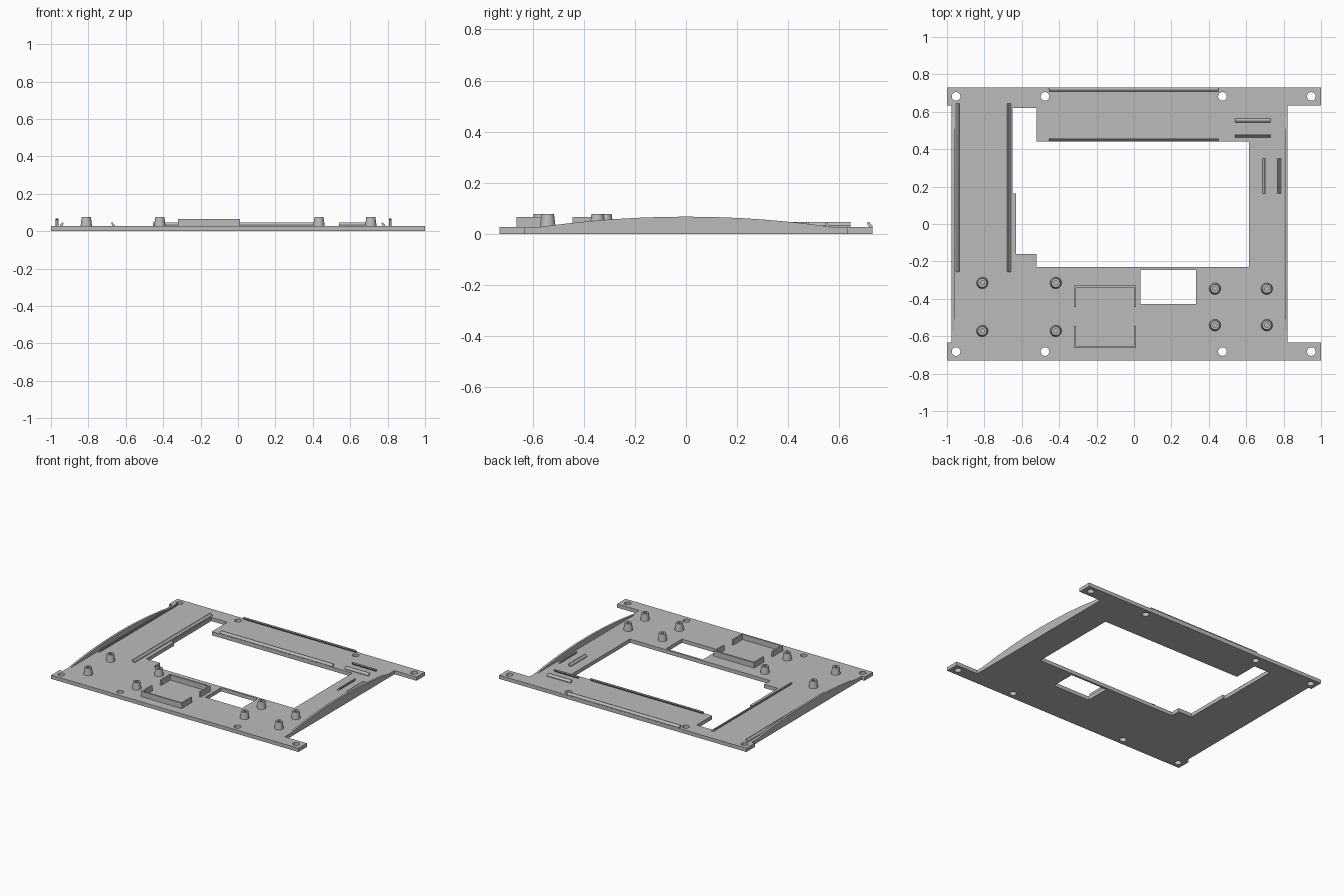
import bpy, bmesh, math
from mathutils import Vector

if "Cube" in bpy.data.objects:
    bpy.data.objects.remove(bpy.data.objects["Cube"], do_unlink=True)

T = 0.027  # plate thickness

grey = bpy.data.materials.new("plain grey")
grey.use_nodes = True
COLOUR = (0.5, 0.5, 0.5, 1)
grey.diffuse_color = COLOUR
grey.node_tree.nodes["Principled BSDF"].inputs["Base Color"].default_value = COLOUR


def finish(bm, name):
    bmesh.ops.recalc_face_normals(bm, faces=bm.faces)
    mesh = bpy.data.meshes.new(name)
    bm.to_mesh(mesh)
    bm.free()
    mesh.materials.append(grey)
    obj = bpy.data.objects.new(name, mesh)
    bpy.context.scene.collection.objects.link(obj)
    return obj


def smooth(obj):
    bpy.ops.object.select_all(action='DESELECT')
    obj.select_set(True)
    bpy.context.view_layer.objects.active = obj
    bpy.ops.object.shade_smooth_by_angle(angle=math.radians(30))


def prism(name, points, vector):
    """Extrude a closed 3D outline along a vector."""
    bm = bmesh.new()
    face = bm.faces.new([bm.verts.new(p) for p in points])
    ext = bmesh.ops.extrude_face_region(bm, geom=[face])
    verts = [g for g in ext["geom"] if isinstance(g, bmesh.types.BMVert)]
    bmesh.ops.translate(bm, verts=verts, vec=vector)
    return finish(bm, name)


def box(name, x0, x1, y0, y1, z0, z1):
    return prism(name, [(x0, y0, z0), (x1, y0, z0), (x1, y1, z0), (x0, y1, z0)],
                 (0, 0, z1 - z0))


def circle(cx, cy, r, n=32):
    return [(cx + r * math.cos(math.tau * i / n), cy + r * math.sin(math.tau * i / n))
            for i in range(n)]


# Base plate with corner tabs, large opening, small window and screw holes
L, R, Y, TAB = -0.975, 0.822, 0.73, 0.633
outline = [(-1, -Y), (1, -Y), (1, -TAB), (R, -TAB), (R, TAB), (1, TAB),
           (1, Y), (-1, Y), (-1, TAB), (L, TAB), (L, -TAB), (-1, -TAB)]
opening = [(-0.65, 0.62), (-0.52, 0.62), (-0.52, 0.44), (0.615, 0.44),
           (0.615, -0.23), (-0.52, -0.23), (-0.52, -0.16), (-0.63, -0.16),
           (-0.63, 0.163), (-0.65, 0.163)]
window = [(0.035, -0.427), (0.332, -0.427), (0.332, -0.245), (0.035, -0.245)]
loops = [outline, opening, window]
loops += [circle(x, y, 0.023) for x in (-0.951, -0.476, 0.473, 0.948)
          for y in (-0.682, 0.682)]
bm = bmesh.new()
edges = []
for loop in loops:
    vs = [bm.verts.new((x, y, 0)) for x, y in loop]
    edges += [bm.edges.new((a, b)) for a, b in zip(vs, vs[1:] + vs[:1])]
bmesh.ops.triangle_fill(bm, edges=edges, use_beauty=True, normal=(0, 0, 1))
ext = bmesh.ops.extrude_face_region(bm, geom=bm.faces[:])
bmesh.ops.translate(bm, vec=(0, 0, T),
                    verts=[g for g in ext["geom"] if isinstance(g, bmesh.types.BMVert)])
smooth(finish(bm, "base_plate"))

# Arched side walls
HALF, RISE, N = 0.57, 0.04, 32
arc_radius = (HALF ** 2 + RISE ** 2) / (2 * RISE)
ys = [HALF * (2 * i / N - 1) for i in range(N + 1)]
for name, x in (("right_arched_wall", L), ("left_arched_wall", R - 0.015)):
    arch = [(x, y, T + RISE - arc_radius + math.sqrt(arc_radius ** 2 - y * y)) for y in ys]
    smooth(prism(name, arch, (0.015, 0, 0)))


# Clip rails: a leaning hook profile swept along a line
def rail(name, start, end, lean):
    hook = [(-0.010, 0), (0.002, 0), (0.010, 0.012), (0.008, 0.019), (0.002, 0.019),
            (-0.010, 0.005)]
    s, e, d = Vector((*start, T)), Vector((*end, T)), Vector((*lean, 0))
    prism(name, [s + d * u + Vector((0, 0, h)) for u, h in hook], e - s)


rail("side_rail_outer", (-0.943, -0.257), (-0.943, 0.643), (1, 0))
rail("side_rail_inner", (-0.668, -0.257), (-0.668, 0.643), (-1, 0))
rail("back_rail_outer", (-0.455, 0.719), (0.453, 0.719), (0, -1))
rail("back_rail_inner", (-0.455, 0.451), (0.453, 0.451), (0, 1))
rail("corner_rail_back", (0.54, 0.553), (0.73, 0.553), (0, -1))
rail("corner_rail_front", (0.54, 0.472), (0.73, 0.472), (0, 1))
rail("short_rail_inner", (0.697, 0.163), (0.697, 0.35), (1, 0))
rail("short_rail_outer", (0.777, 0.163), (0.777, 0.35), (-1, 0))


# Tapered standoffs with blind screw holes
def standoff(name, cx, cy):
    profile = [(0.031, T), (0.024, 0.077), (0.011, 0.077), (0.011, T + 0.002)]
    bm = bmesh.new()
    rings = [[bm.verts.new((x, y, z)) for x, y in circle(cx, cy, r)] for r, z in profile]
    for a, b in zip(rings, rings[1:]):
        for i in range(len(a)):
            j = (i + 1) % len(a)
            bm.faces.new((a[i], a[j], b[j], b[i]))
    bm.faces.new(rings[-1])
    bm.faces.new(rings[0][::-1])
    smooth(finish(bm, name))


for side, xs, rows in (("right", (-0.811, -0.418), (-0.572, -0.315)),
                       ("left", (0.433, 0.71), (-0.541, -0.346))):
    for i, x in enumerate(xs):
        for j, y in enumerate(rows):
            standoff(f"{side}_standoff_{i}_{j}", x, y)

# Holder: two facing U-shaped brackets
W, TOP = 0.011, 0.066
x0, x1 = -0.32, 0.01
for name, y_wall, y_tip in (("front", -0.663, -0.545), ("back", -0.33, -0.445)):
    d = math.copysign(W, y_tip - y_wall)
    prism(f"{name}_holder_bracket",
          [(x0, y_wall, T), (x1, y_wall, T), (x1, y_tip, T), (x1 - W, y_tip, T),
           (x1 - W, y_wall + d, T), (x0 + W, y_wall + d, T), (x0 + W, y_tip, T),
           (x0, y_tip, T)], (0, 0, TOP - T))
